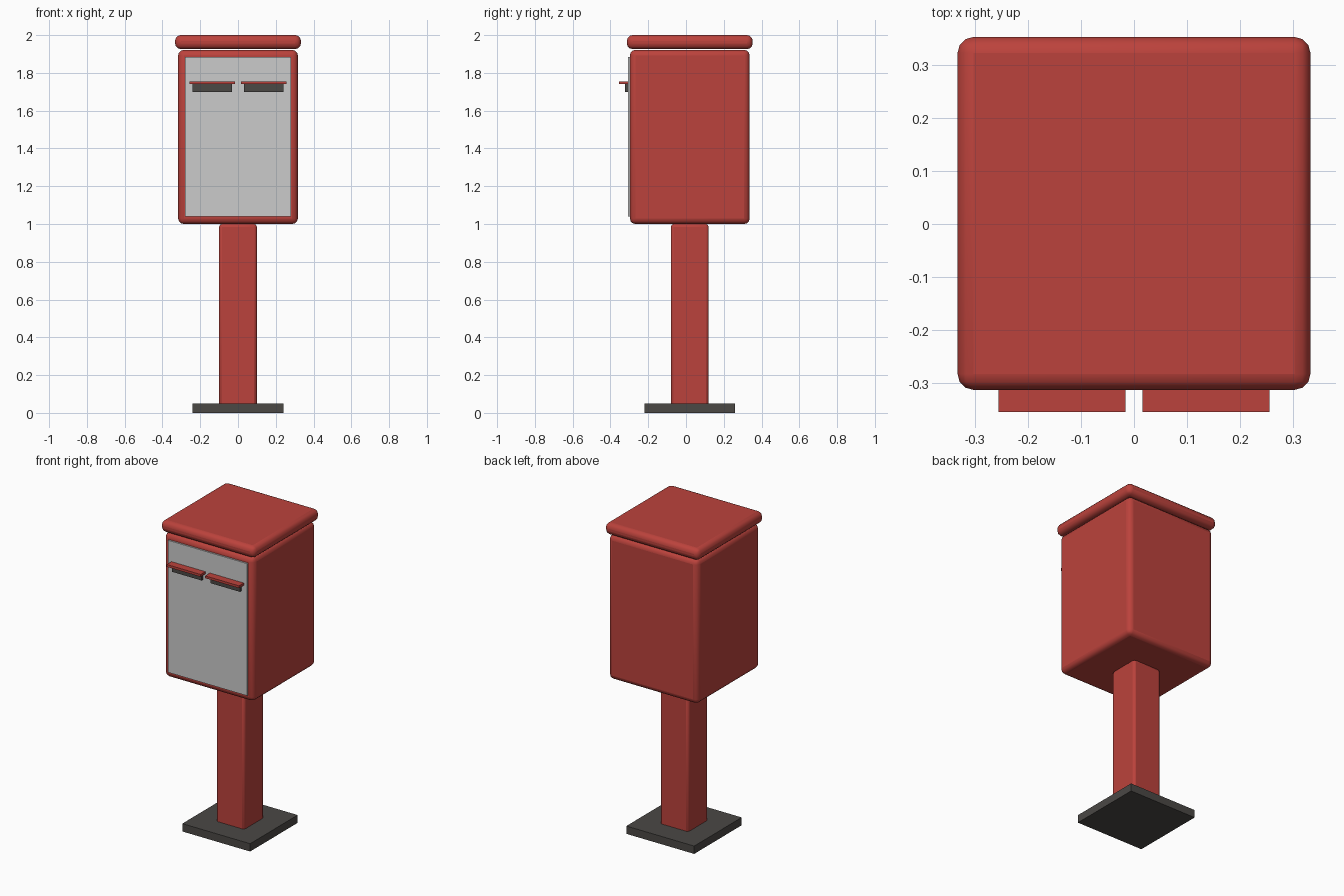
import bpy
import math

if "Cube" in bpy.data.objects:
    bpy.data.objects.remove(bpy.data.objects["Cube"])


def material(name, rgb):
    m = bpy.data.materials.new(name)
    m.diffuse_color = (*rgb, 1)
    m.use_nodes = True
    m.node_tree.nodes["Principled BSDF"].inputs["Base Color"].default_value = m.diffuse_color
    return m


RED = material("red_paint", (0.50, 0.055, 0.045))
DARK = material("dark_metal", (0.07, 0.065, 0.06))


def box(name, x, y, z, mat=None, bevel=0, segments=3):
    """Box from (min, max) ranges, with optional rounded edges."""
    spans = (x, y, z)
    bpy.ops.mesh.primitive_cube_add(size=1, location=[(a + b) / 2 for a, b in spans])
    ob = bpy.context.object
    ob.name = name
    ob.scale = [b - a for a, b in spans]
    bpy.ops.object.transform_apply(location=False, rotation=False, scale=True)
    if mat:
        ob.data.materials.append(mat)
    if bevel:
        mod = ob.modifiers.new("rounded_edges", 'BEVEL')
        mod.width = bevel
        mod.segments = segments
        bpy.ops.object.shade_smooth_by_angle(angle=math.radians(35))
    return ob


CY = 0.02  # depth centre of the main column


def centred(name, half, z, mat, bevel=0, segments=3):
    return box(name, (-half, half), (CY - half, CY + half), z, mat, bevel, segments)


# Stand
centred("base_plate", 0.24, (0, 0.05), DARK)
centred("post", 0.10, (0.03, 1.0), RED, 0.015, 2)

# Box and lid
centred("body", 0.317, (1.0, 1.922), RED, 0.03)
centred("lid", 0.333, (1.926, 2.0), RED, 0.03)

# Front panel
box("front_panel", (-0.28, 0.28), (-0.307, -0.27), (1.04, 1.885))

# Two letter slots with rain flaps
for side, cx in (("left", -0.136), ("right", 0.136)):
    box(f"{side}_slot", (cx - 0.104, cx + 0.104), (-0.323, -0.29), (1.70, 1.745), DARK)
    box(f"{side}_flap", (cx - 0.12, cx + 0.12), (-0.355, -0.295), (1.74, 1.755), RED)
